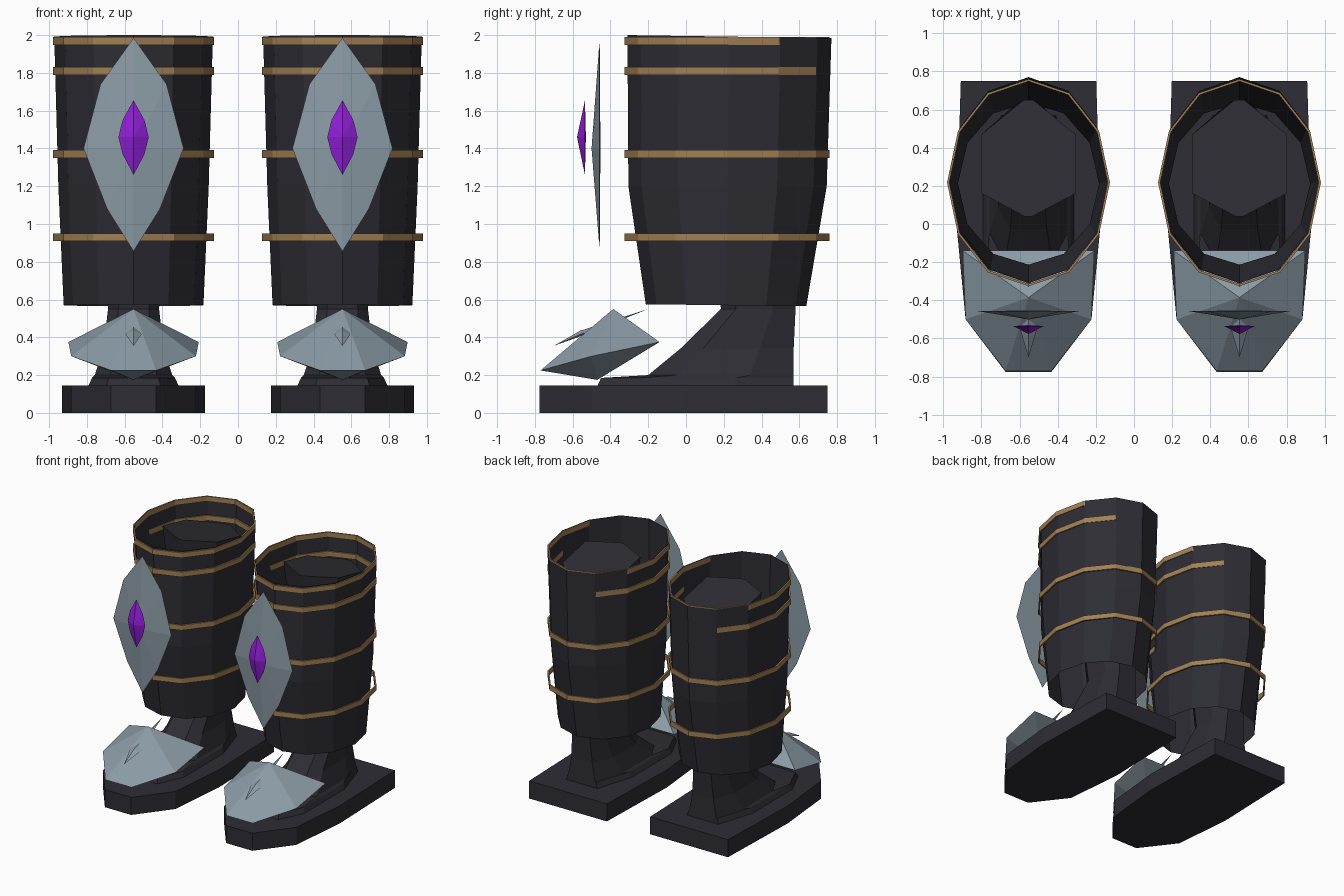
import bpy
import math

if "Cube" in bpy.data.objects:
    bpy.data.objects.remove(bpy.data.objects["Cube"])


def material(name, rgb):
    m = bpy.data.materials.new(name)
    m.diffuse_color = (*rgb, 1.0)
    m.use_nodes = True
    m.node_tree.nodes["Principled BSDF"].inputs["Base Color"].default_value = m.diffuse_color
    return m


LEATHER = material("dark leather", (0.027, 0.026, 0.035))
BRASS = material("brass", (0.36, 0.215, 0.09))
SILVER = material("blue silver", (0.26, 0.33, 0.38))
PURPLE = material("purple gem", (0.28, 0.014, 0.68))


def build(name, verts, faces, mat, cx):
    """Flat shaded mesh moved sideways to its boot."""
    me = bpy.data.meshes.new(name)
    me.from_pydata([(x + cx, y, z) for x, y, z in verts], [], faces)
    me.materials.append(mat)
    me.update()
    bpy.context.collection.objects.link(bpy.data.objects.new(name, me))


def loft(name, rings, mat, cx, caps=True, closed=False):
    """Skin a list of rings with equal point counts."""
    n, k = len(rings[0]), len(rings)
    verts = [p for r in rings for p in r]
    faces = []
    for i in range(k if closed else k - 1):
        a, b = i * n, (i + 1) % k * n
        for j in range(n):
            j2 = (j + 1) % n
            faces.append((a + j, a + j2, b + j2, b + j))
    if caps:
        faces += [tuple(reversed(range(n))), tuple(range((k - 1) * n, k * n))]
    build(name, verts, faces, mat, cx)


def bipyramid(name, rim, tip, tail, mat, cx):
    """Faceted solid: a rim fanned to a point on each side."""
    n = len(rim)
    faces = []
    for j in range(n):
        j2 = (j + 1) % n
        faces += [(j, j2, n), (j2, j, n + 1)]
    build(name, rim + [tip, tail], faces, mat, cx)


def mirrored(half):
    """Close an outline given its right half, skipping points on the axis."""
    return half + [(-p[0], *p[1:]) for p in reversed(half) if p[0] > 0]


def oval(rx, ry, cy, z, tilt=0.0):
    pts = []
    for i in range(12):
        a = math.tau * i / 12
        pts.append((rx * math.cos(a), cy + ry * math.sin(a), z - tilt * math.sin(a)))
    return pts


def ankle_ring(z, w, y0, y1, front, back, drop=0.0):
    d = y1 - y0
    half = [(w * front, y0), (w, y0 + 0.2 * d), (w, y0 + 0.7 * d), (w * back, y1)]
    return mirrored([(x, y, z - drop * max(0, (y - y0) / d - 0.2)) for x, y in half])


def boot(side, cx):
    # Sole slab
    half = [(0.12, -0.775), (0.33, -0.5), (0.378, 0.0), (0.355, 0.75)]
    loft(side + "_sole", [mirrored([(x, y, z) for x, y in half]) for z in (0, 0.145)],
         LEATHER, cx)

    # Foot, ankle and inner leg
    loft(side + "_ankle", [
        ankle_ring(0.14, 0.24, -0.47, 0.57, 0.6, 0.6),
        ankle_ring(0.185, 0.22, -0.45, 0.57, 0.6, 0.6),
        ankle_ring(0.20, 0.205, -0.20, 0.57, 0.6, 0.6),
        ankle_ring(0.34, 0.16, -0.03, 0.57, 0.6, 0.6),
        ankle_ring(0.55, 0.135, 0.185, 0.58, 0.6, 0.6),
        ankle_ring(1.2, 0.19, 0.12, 0.62, 0.4, 0.4),
        ankle_ring(1.93, 0.25, 0.04, 0.65, 0.08, 0.1, 0.13)], LEATHER, cx)

    # Open shaft, a thin single wall
    loft(side + "_shaft", [
        oval(0.37, 0.425, 0.212, 0.57, 0.005),
        oval(0.398, 0.525, 0.22, 1.2),
        oval(0.42, 0.54, 0.23, 1.992, 0.008)], LEATHER, cx, caps=False)

    # Brass bands around the shaft
    for i, z in enumerate((0.93, 1.37, 1.81, 1.968)):
        lo, hi, t = z - 0.021, z + 0.021, 0.012
        loft(f"{side}_band_{i + 1}", [
            oval(0.427, 0.543, 0.217, lo), oval(0.427, 0.543, 0.217, hi),
            oval(0.427 - t, 0.543 - t, 0.217, hi),
            oval(0.427 - t, 0.543 - t, 0.217, lo)], BRASS, cx, caps=False, closed=True)

    # Toe cap
    rim = mirrored([(0.12, -0.77, 0.225), (0.33, -0.5, 0.30), (0.345, -0.14, 0.375)])
    bipyramid(side + "_toe_cap", rim, (0, -0.385, 0.55), (0, -0.47, 0.175), SILVER, cx)

    # Thin spike lying through the toe cap
    rim = mirrored([(0, -0.70, 0.355), (0.042, -0.56, 0.415), (0, -0.20, 0.55)])
    bipyramid(side + "_toe_spike", rim, (0, -0.56, 0.435), (0, -0.56, 0.405), SILVER, cx)

    # Shin plate
    half = [(0, 0.855), (0.14, 1.08), (0.265, 1.4), (0.175, 1.74), (0, 1.985)]
    rim = mirrored([(x, -0.457, z) for x, z in half])
    bipyramid(side + "_shin_plate", rim, (0, -0.5, 1.4), (0, -0.453, 1.4), SILVER, cx)

    # Gem
    half = [(0, 1.26), (0.058, 1.37), (0.08, 1.46), (0.058, 1.55), (0, 1.655)]
    rim = mirrored([(x, -0.535, z) for x, z in half])
    bipyramid(side + "_gem", rim, (0, -0.577, 1.46), (0, -0.53, 1.46), PURPLE, cx)


boot("left", -0.553)
boot("right", 0.553)
